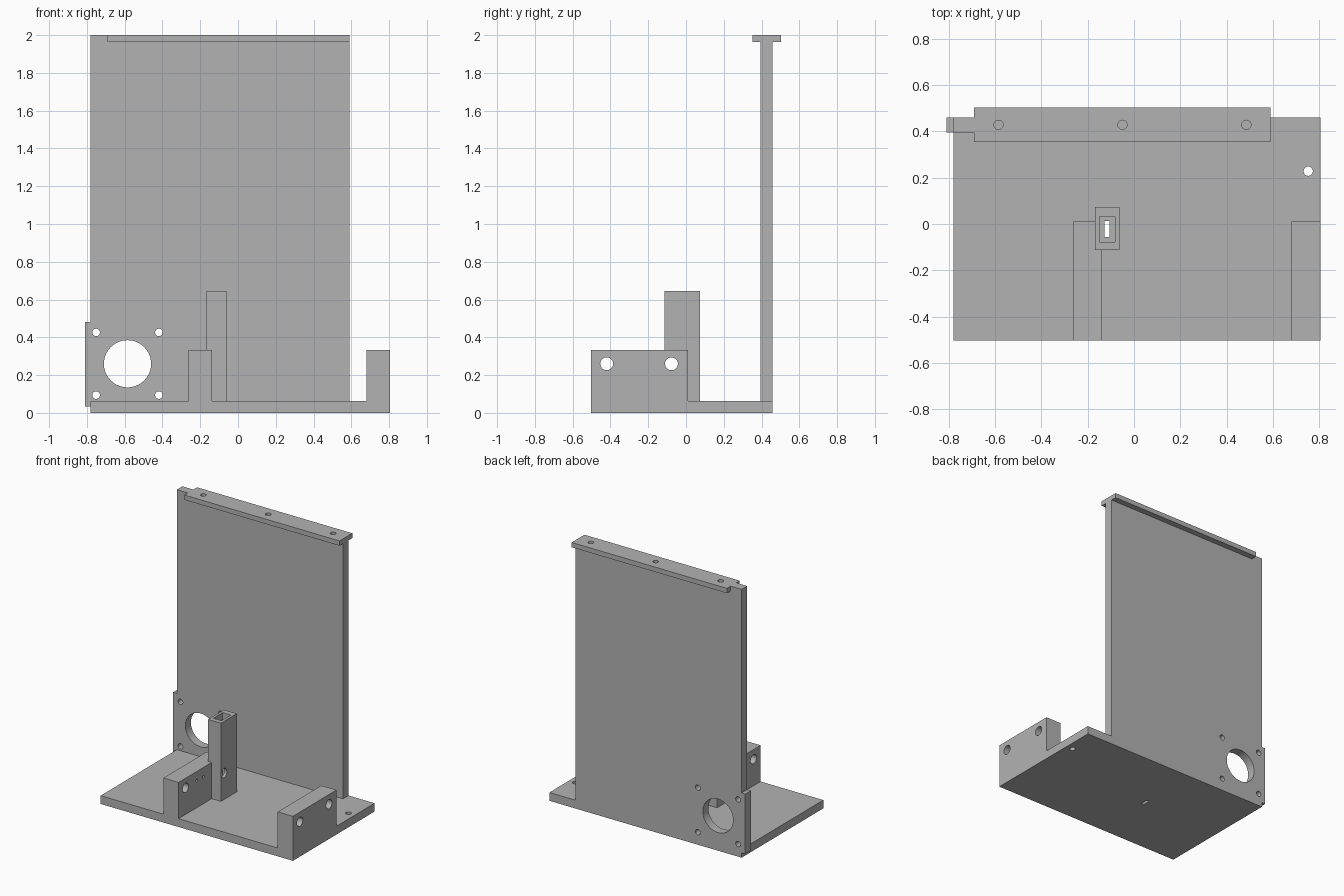
import bpy
import math
from mathutils import Vector

cube = bpy.data.objects.get("Cube")
if cube:
    bpy.data.objects.remove(cube, do_unlink=True)

grey = bpy.data.materials.new("plain grey")
grey.use_nodes = True
grey.diffuse_color = (0.45, 0.45, 0.45, 1)
grey.node_tree.nodes["Principled BSDF"].inputs["Base Color"].default_value = (0.45, 0.45, 0.45, 1)


def box(name, x, y, z):
    """Box spanning the given (low, high) ranges."""
    bpy.ops.mesh.primitive_cube_add(size=1)
    ob = bpy.context.object
    ob.name = name
    ranges = (x, y, z)
    mid = Vector([(a + b) / 2 for a, b in ranges])
    size = Vector([b - a for a, b in ranges])
    for v in ob.data.vertices:
        v.co = v.co * size + mid
    ob.data.materials.append(grey)
    return ob


def drill(axis, centre, radius, length):
    """Cylindrical cutter along an axis."""
    rot = {"x": (0, math.pi / 2, 0), "y": (math.pi / 2, 0, 0), "z": (0, 0, 0)}[axis]
    bpy.ops.mesh.primitive_cylinder_add(vertices=40, radius=radius, depth=length,
                                        location=centre, rotation=rot)
    ob = bpy.context.object
    ob.name = "hole_cutter"
    ob.hide_render = True
    ob.data.materials.append(grey)
    return ob


def cut(ob, cutters):
    """Subtract the cutters and bake the result."""
    for c in cutters:
        mod = ob.modifiers.new("hole", "BOOLEAN")
        mod.operation = "DIFFERENCE"
        mod.solver = "EXACT"
        mod.object = c
    bpy.ops.object.select_all(action="DESELECT")
    ob.select_set(True)
    bpy.context.view_layer.objects.active = ob
    for mod in list(ob.modifiers):
        bpy.ops.object.modifier_apply(modifier=mod.name)
    bpy.ops.object.shade_smooth_by_angle(angle=math.radians(30))


BASE = 0.062
FRONT, BACK = -0.503, 0.459
WALL = (0.394, BACK)

# Main parts
base = box("base_plate", (-0.78, 0.805), (FRONT, BACK), (0, BASE))
wall = box("back_wall", (-0.78, 0.59), WALL, (BASE, 2))
tab = box("side_tab", (-0.81, -0.78), WALL, (0.035, 0.482))
flange = box("top_flange", (-0.69, 0.59), (0.353, 0.503), (1.964, 2))
blocks = [box("right_bearing_block", (-0.263, -0.138), (FRONT, 0.01), (BASE, 0.332)),
          box("left_bearing_block", (0.68, 0.805), (FRONT, 0.01), (BASE, 0.332))]
post = box("hollow_post", (-0.168, -0.062), (-0.113, 0.074), (BASE, 0.645))

# Motor opening and its four screw holes
motor = [drill("y", (-0.585, 0.42, 0.26), 0.125, 0.4)]
motor += [drill("y", (-0.585 + sx * 0.166, 0.42, 0.26 + sz * 0.166), 0.02, 0.4)
          for sx in (-1, 1) for sz in (-1, 1)]

# Blind screw holes along the flange
screws = [drill("z", (x, 0.428, 2), 0.02, 0.3) for x in (-0.585, -0.05, 0.485)]

# Rod holes across the blocks and the post
rods = [drill("x", (0.2, y, 0.26), 0.034, 2) for y in (-0.42, -0.077)]
pins = [drill("x", (-0.14, y, 0.263), 0.01, 0.12) for y in (-0.29, -0.21)]

# Pocket in the post, slot and screw hole in the base
pocket = box("pocket_cutter", (-0.149, -0.082), (-0.077, 0.033), (0.05, 0.8))
slot = box("slot_cutter", (-0.127, -0.106), (-0.056, 0.013), (-0.1, 0.2))
for helper in (pocket, slot):
    helper.hide_render = True
base_hole = drill("z", (0.752, 0.228, 0), 0.02, 0.4)

cut(base, [slot, base_hole])
cut(wall, motor + screws)
cut(flange, screws)
cut(tab, [])
cut(blocks[0], rods + pins + [pocket])
cut(blocks[1], rods)
cut(post, rods + [pocket])

for c in motor + screws + rods + pins + [pocket, slot, base_hole]:
    bpy.data.objects.remove(c, do_unlink=True)
